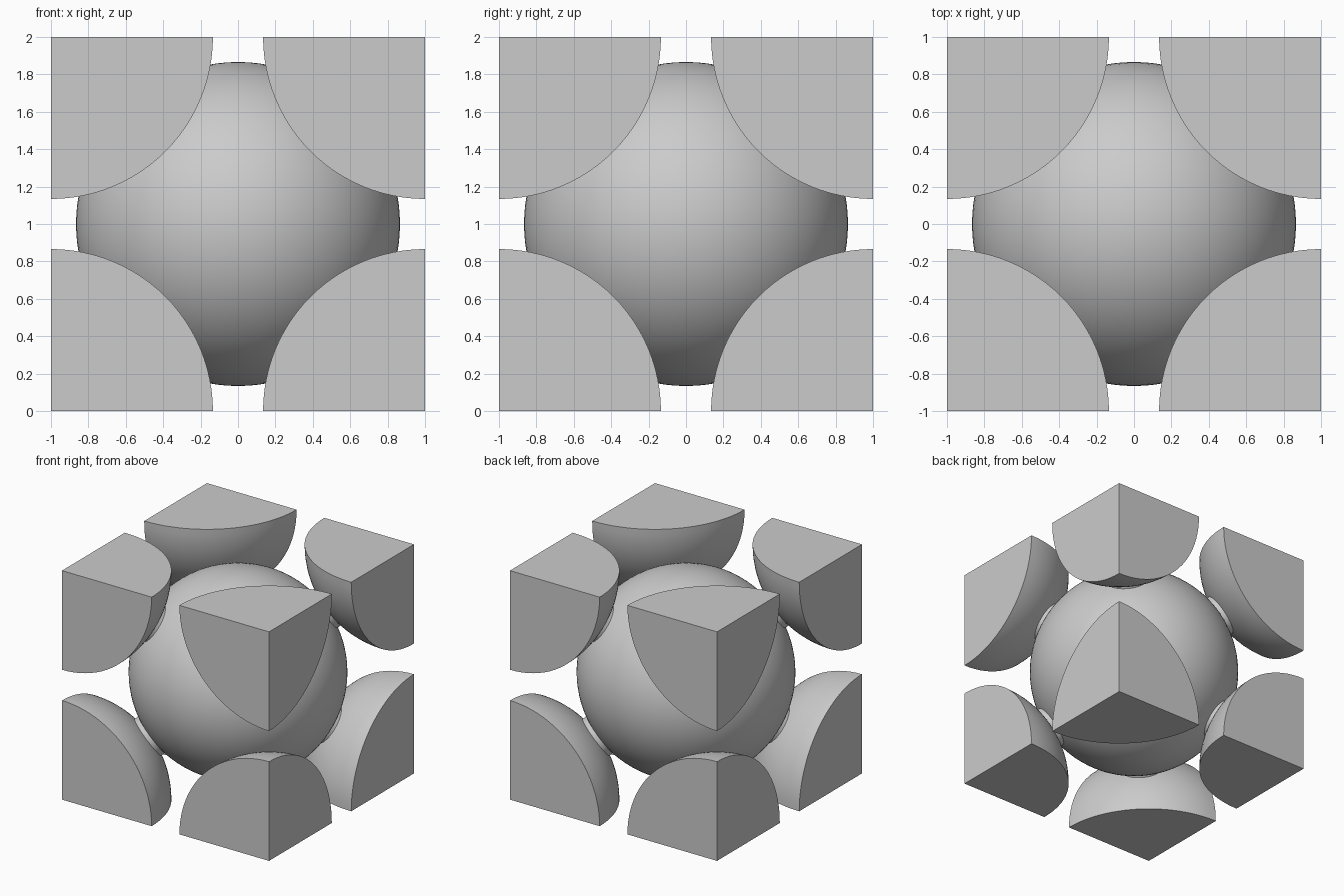
import bpy, bmesh, math
from mathutils import Vector

cube = bpy.data.objects.get("Cube")
if cube:
    bpy.data.objects.remove(cube, do_unlink=True)

# Body-centred packing: balls touch along the cube's diagonals
RADIUS = math.sqrt(3) / 2
NECK = 0.18
CENTRE = Vector((0, 0, 1))

gray = bpy.data.materials.new("light gray")
gray.use_nodes = True
COLOUR = (0.6, 0.6, 0.6, 1)
gray.diffuse_color = COLOUR
gray.node_tree.nodes["Principled BSDF"].inputs["Base Color"].default_value = COLOUR


def add_part(name, bm, location):
    bmesh.ops.recalc_face_normals(bm, faces=bm.faces)
    mesh = bpy.data.meshes.new(name)
    bm.to_mesh(mesh)
    bm.free()
    mesh.materials.append(gray)
    obj = bpy.data.objects.new(name, mesh)
    obj.location = location
    bpy.context.collection.objects.link(obj)
    bpy.ops.object.select_all(action='DESELECT')
    obj.select_set(True)
    bpy.context.view_layer.objects.active = obj
    bpy.ops.object.shade_smooth_by_angle(angle=math.radians(30))
    return obj


def ball():
    bm = bmesh.new()
    bmesh.ops.create_uvsphere(bm, u_segments=96, v_segments=48, radius=RADIUS)
    return bm


# Whole ball in the middle
add_part("centre_ball", ball(), CENTRE)

for x in (-1, 1):
    for y in (-1, 1):
        for z in (-1, 1):
            corner = Vector((x, y, z))
            label = "_".join(("left" if x > 0 else "right",
                              "back" if y > 0 else "front",
                              "top" if z > 0 else "bottom"))

            # Eighth of a ball, cut flat on the three outer sides
            bm = ball()
            for axis in range(3):
                normal = Vector((0, 0, 0))
                normal[axis] = corner[axis]
                cut = bmesh.ops.bisect_plane(
                    bm, geom=bm.verts[:] + bm.edges[:] + bm.faces[:], dist=1e-5,
                    plane_co=(0, 0, 0), plane_no=normal, clear_outer=True)
                rim = [e for e in bm.edges if e.is_boundary]
                bmesh.ops.holes_fill(bm, edges=rim, sides=0)
            add_part("corner_" + label, bm, CENTRE + corner)

            # Short neck at the contact point
            bm = bmesh.new()
            bmesh.ops.create_cone(bm, cap_ends=True, segments=48, radius1=NECK,
                                  radius2=NECK, depth=0.1)
            neck = add_part("neck_" + label, bm, CENTRE + corner / 2)
            neck.rotation_euler = corner.to_track_quat('Z', 'Y').to_euler()
